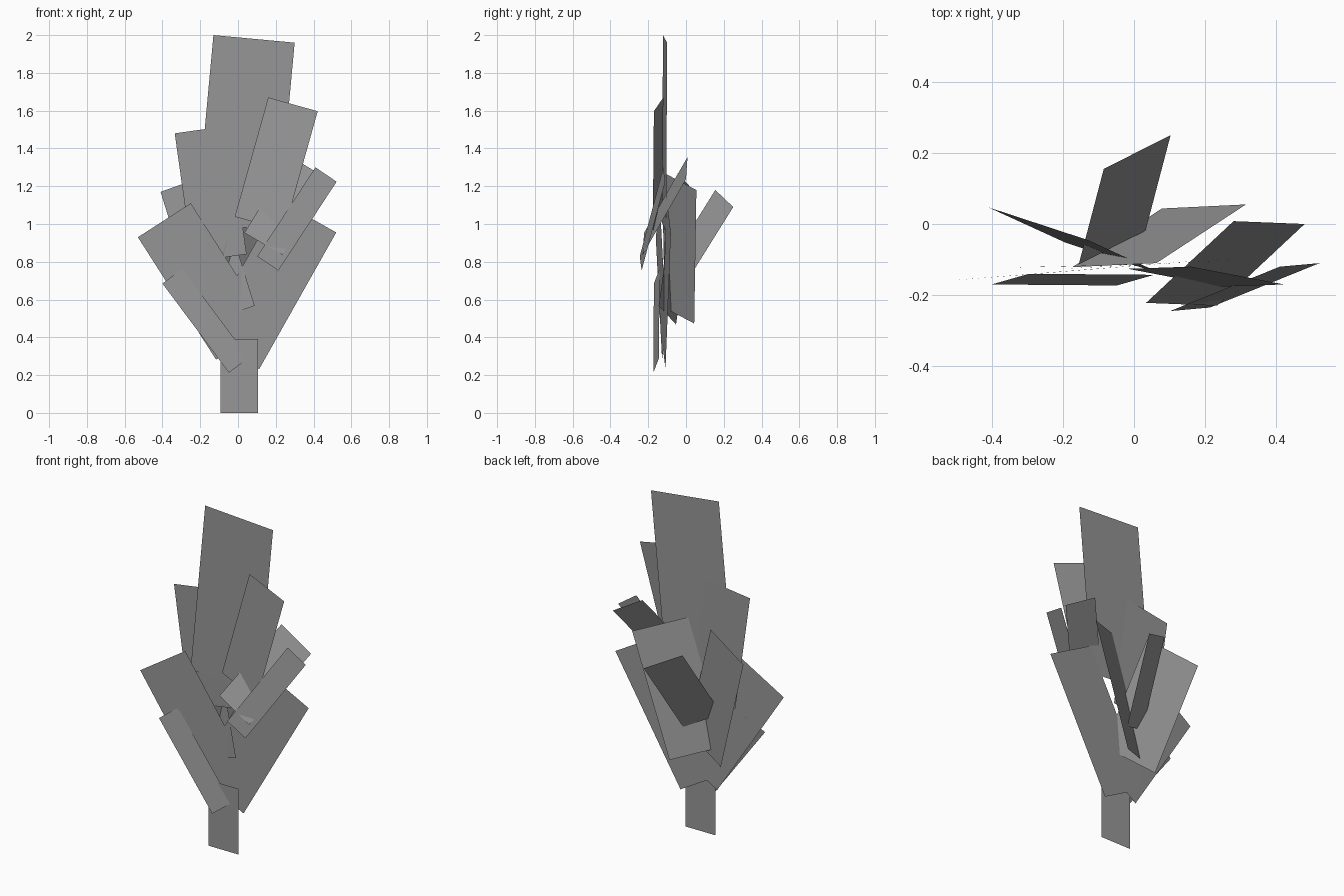
import bpy
from mathutils import Vector

# One dark grey for every card
grey = bpy.data.materials.new("dark_grey")
grey.diffuse_color = (0.31, 0.31, 0.31, 1)


def card(name, tip_a, tip_b, base_a):
    """Flat rectangular card given both tip corners and the base corner below tip_a."""
    a, b, c = Vector(tip_a), Vector(tip_b), Vector(base_a)
    width, length = b - a, c - a
    # square up the corner so every card is a true rectangle
    length -= width * (width.dot(length) / width.length_squared)
    base_mid = a + length + width / 2
    corners = [a + length, a + length + width, b, a]
    mesh = bpy.data.meshes.new(name)
    mesh.from_pydata([p - base_mid for p in corners], [], [(0, 1, 2, 3)])
    mesh.materials.append(grey)
    obj = bpy.data.objects.new(name, mesh)
    obj.location = base_mid          # pivot at the foot of the card
    bpy.context.collection.objects.link(obj)
    return obj


# Stem
card("stem", (-0.092, -0.145, 0.39), (0.105, -0.145, 0.39), (-0.092, -0.145, 0))

# Upright leaves: tall centre leaf, its two flankers, and the wide side leaves
card("top_leaf", (-0.13, -0.122, 2.0), (0.30, -0.10, 1.96), (-0.223, -0.127, 1.005))
card("upper_right_leaf", (0.16, -0.12, 1.67), (0.422, -0.17, 1.597), (-0.022, -0.125, 1.04))
card("upper_left_leaf", (-0.335, -0.122, 1.48), (-0.05, -0.115, 1.52), (-0.24, -0.12, 0.80))
card("wide_left_leaf", (-0.53, -0.16, 0.93), (-0.25, -0.138, 1.11), (-0.12, -0.127, 0.28))
card("wide_right_leaf", (0.52, -0.08, 0.955), (0.22, -0.101, 1.125), (0.107, -0.109, 0.235))

# Front leaves: small ones leaning outwards
card("front_left_leaf", (-0.40, -0.17, 0.685), (-0.295, -0.14, 0.763), (-0.045, -0.172, 0.215))
card("front_right_leaf", (0.41, -0.12, 1.30), (0.522, -0.11, 1.224), (0.10, -0.245, 0.83))
card("middle_right_leaf", (0.28, 0.008, 1.355), (0.48, 0.0, 1.237), (0.04, -0.222, 0.95))

# Back leaves
card("back_left_leaf", (-0.41, 0.047, 1.17), (-0.13, -0.045, 1.27), (-0.185, -0.055, 0.47))
card("back_right_leaf", (0.315, 0.055, 1.18), (0.063, -0.11, 1.267), (0.073, 0.04, 0.475))
card("back_leaf", (0.103, 0.25, 1.09), (-0.085, 0.155, 1.18), (0.03, -0.02, 0.66))
